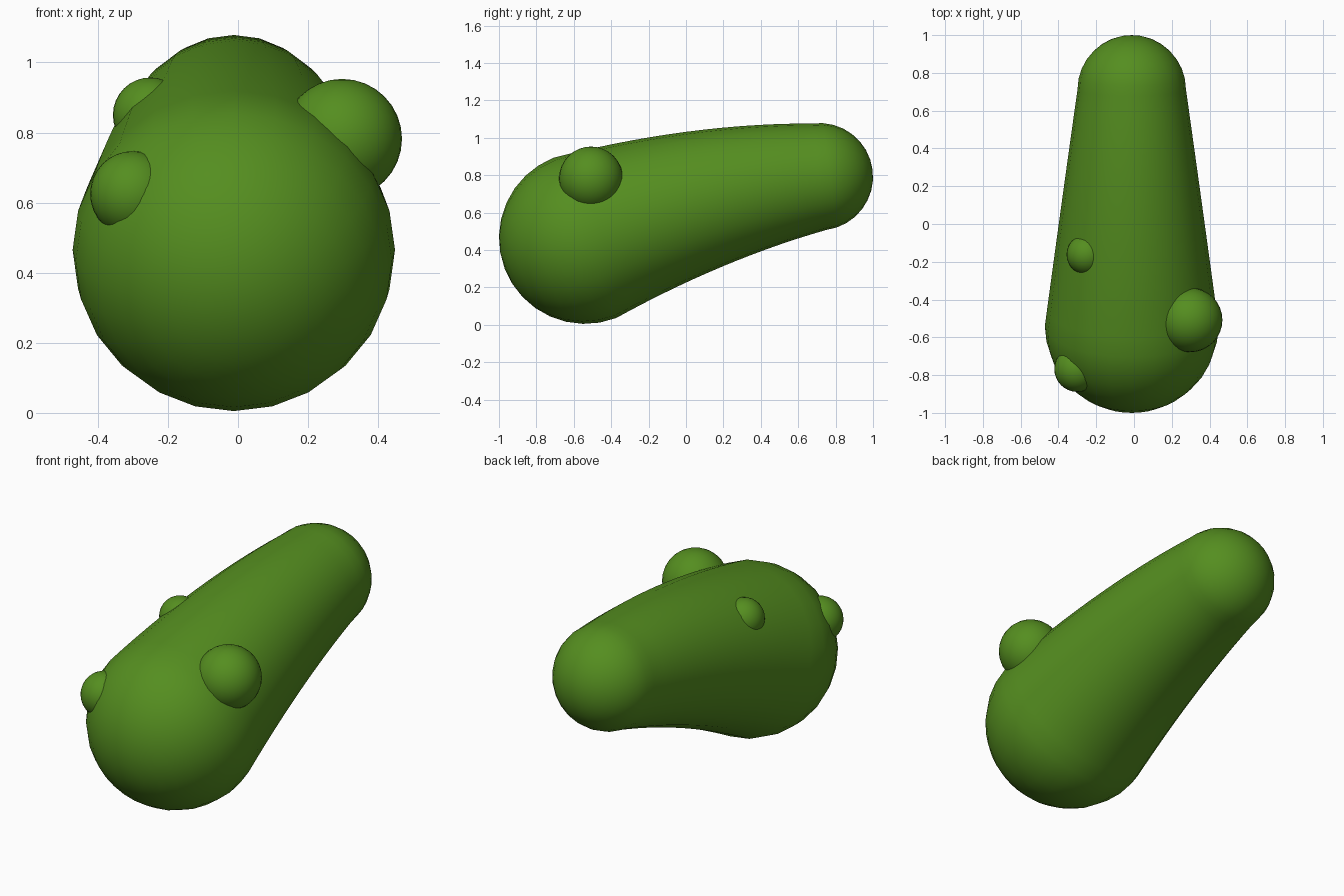
import bpy, bmesh
from math import sin, cos, pi
from mathutils import Vector

if "Cube" in bpy.data.objects:
    bpy.data.objects.remove(bpy.data.objects["Cube"])

green = bpy.data.materials.new("green")
green.diffuse_color = (0.09, 0.27, 0.014, 1)
green.use_nodes = True
green.node_tree.nodes["Principled BSDF"].inputs["Base Color"].default_value = green.diffuse_color

CX = -0.012
R0, R1 = 0.46, 0.287
P0, P1, P2 = Vector((CX, -0.54, 0.465)), Vector((CX, 0.10, 0.712)), Vector((CX, 0.713, 0.792))
SIDES, CAP, SPAN = 24, 8, 14


def spine(t):
    p = P0 * (1 - t) ** 2 + P1 * 2 * t * (1 - t) + P2 * t * t
    d = ((P1 - P0) * (1 - t) + (P2 - P1) * t).normalized()
    return p, d


def finish(ob):
    ob.data.materials.append(green)
    for f in ob.data.polygons:
        f.use_smooth = True


# Body: tapered tube along a gentle arc with hemispherical ends
stations = []
p, d = spine(0)
for i in range(1, CAP):
    a = pi / 2 * i / CAP
    stations.append((p - d * R0 * cos(a), d, R0 * sin(a)))
tip_a = p - d * R0
for i in range(SPAN + 1):
    t = i / SPAN
    q, e = spine(t)
    stations.append((q, e, R0 + (R1 - R0) * t))
p, d = spine(1)
for i in range(1, CAP):
    a = pi / 2 * i / CAP
    stations.append((p + d * R1 * sin(a), d, R1 * cos(a)))
tip_b = p + d * R1

bm = bmesh.new()
side = Vector((1, 0, 0))
rings = []
for c, d, r in stations:
    up = side.cross(d)
    rings.append([bm.verts.new(c + side * r * cos(2 * pi * k / SIDES) + up * r * sin(2 * pi * k / SIDES))
                  for k in range(SIDES)])
va, vb = bm.verts.new(tip_a), bm.verts.new(tip_b)
for k in range(SIDES):
    n = (k + 1) % SIDES
    for a, b in zip(rings, rings[1:]):
        bm.faces.new((a[k], a[n], b[n], b[k]))
    bm.faces.new((va, rings[0][n], rings[0][k]))
    bm.faces.new((vb, rings[-1][k], rings[-1][n]))
bmesh.ops.recalc_face_normals(bm, faces=bm.faces)
me = bpy.data.meshes.new("body")
bm.to_mesh(me)
bm.free()
body = bpy.data.objects.new("body", me)
bpy.context.collection.objects.link(body)
finish(body)

# Bumps: spheres half sunk into the skin
for name, loc, r in (
    ("large_bump", (0.297, -0.508, 0.782), 0.171),
    ("front_bump", (-0.30, -0.767, 0.625), 0.122),
    ("small_bump", (-0.25, -0.162, 0.85), 0.107),
):
    bpy.ops.mesh.primitive_uv_sphere_add(segments=32, ring_count=16, radius=r, location=loc)
    ob = bpy.context.object
    ob.name = name
    finish(ob)
